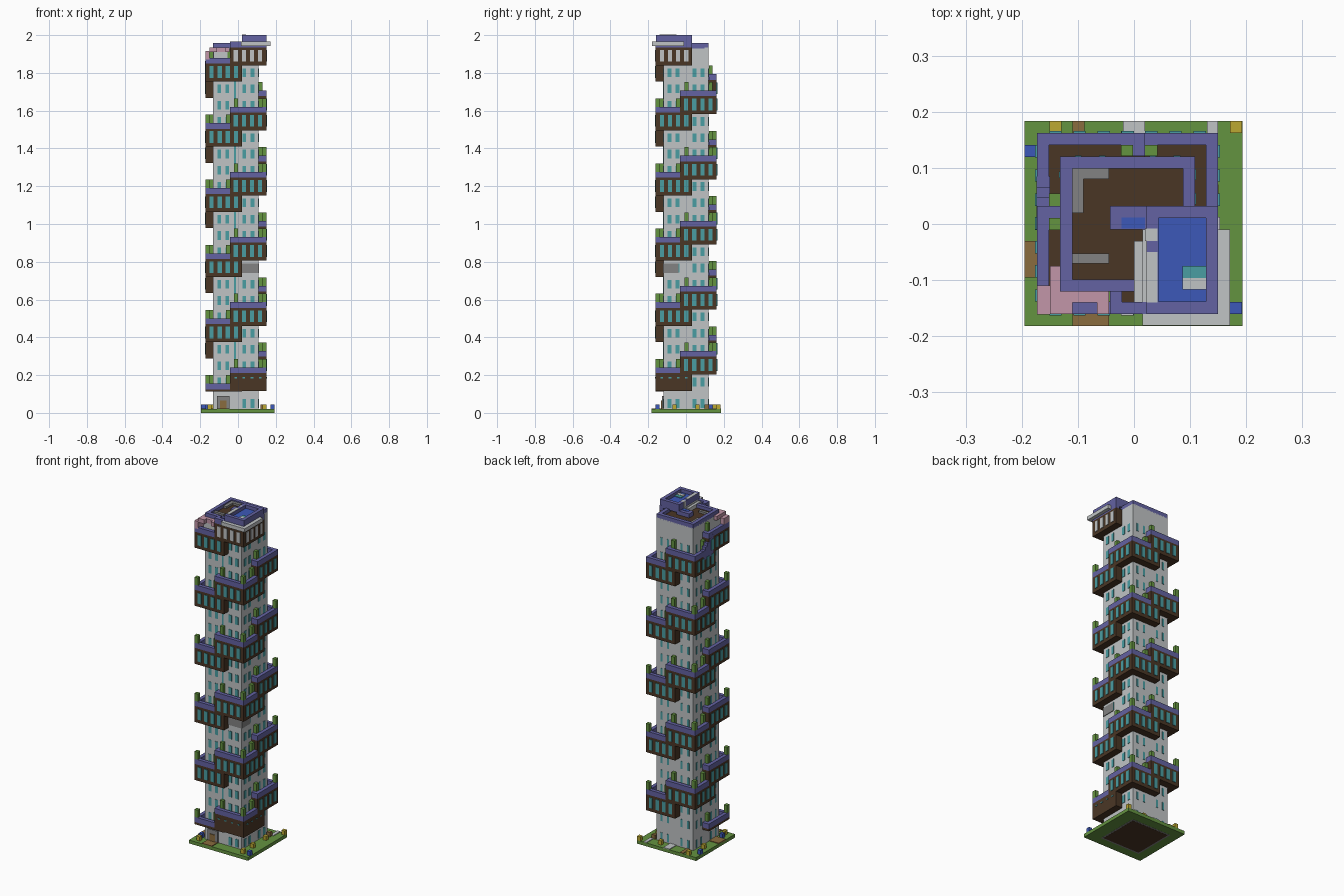
import bpy, bmesh, math
from mathutils import Matrix, Vector

old = bpy.data.objects.get("Cube")
if old:
    bpy.data.objects.remove(old)

COLOURS = {
    "light_grey": "c0c4c5", "dark_brown": "4a3625", "purple": "6362a2",
    "green": "649340", "teal": "4a9da2", "blue": "3c58b8", "pink": "c296a8",
    "mid_grey": "828282", "wood": "8a6c3e", "yellow": "bca832"}


def linear(h):
    vals = [int(h[i:i + 2], 16) / 255 for i in (0, 2, 4)]
    return [v / 12.92 if v < 0.04 else ((v + 0.055) / 1.055) ** 2.4 for v in vals] + [1]


mats = {}
for name, code in COLOURS.items():
    m = bpy.data.materials.new(name)
    m.use_nodes = True
    m.diffuse_color = linear(code)
    m.node_tree.nodes["Principled BSDF"].inputs["Base Color"].default_value = linear(code)
    mats[name] = m

parts = {}


def box(part, mat, x0, x1, y0, y1, z0, z1, frame=Matrix()):
    """Add a box to a part, optionally in a turned frame."""
    bm = parts.setdefault((part, mat), bmesh.new())
    centre = Vector((x0 + x1, y0 + y1, z0 + z1)) / 2
    size = Matrix.Diagonal((x1 - x0, y1 - y0, z1 - z0, 1))
    bmesh.ops.create_cube(bm, size=1, matrix=frame @ Matrix.Translation(centre) @ size)


def ring(part, mat, x0, x1, y0, y1, z0, z1, t):
    """Four walls around a rectangle."""
    box(part, mat, x0, x1, y0, y0 + t, z0, z1)
    box(part, mat, x0, x1, y1 - t, y1, z0, z1)
    box(part, mat, x0, x0 + t, y0 + t, y1 - t, z0, z1)
    box(part, mat, x1 - t, x1, y0 + t, y1 - t, z0, z1)


CX, H, S, T = -0.0115, 0.1615, 0.12, 0.0215
STEP, ARM, TALL, RAIL = 0.0862, 0.193, 0.125, 0.03


def turned(k):
    return Matrix.Translation((CX, 0.001, 0)) @ Matrix.Rotation(k * math.pi / 2, 4, "Z")


# Ground slab
box("ground", "green", -0.195, 0.193, -0.182, 0.184, 0, 0.02)
box("ground_underside", "dark_brown", CX - S, CX + S, -S, S, -0.001, 0.01)
ring("ground_underside_edge", "mid_grey", CX - S - 0.01, CX + S + 0.01,
     -S - 0.01, S + 0.01, -0.0005, 0.01, 0.01)

# Paths and small blocks around the ground
for x0, x1, y0, y1 in ((-0.11, -0.045, -0.182, -0.12), (-0.195, -0.13, -0.095, -0.03),
                       (-0.11, -0.088, 0.12, 0.184)):
    box("paths", "wood", x0, x1, y0, y1, 0.015, 0.024)
for x0, x1 in ((-0.02, 0.02), (0.13, 0.15)):
    box("paving", "light_grey", x0, x1, 0.12, 0.184, 0.015, 0.024)
for mat, x, y in (("yellow", -0.14, 0.173), ("yellow", 0.182, 0.173), ("blue", -0.184, 0.13),
                  ("blue", 0.182, -0.15), ("yellow", 0.14, -0.15), ("yellow", -0.15, -0.15),
                  ("blue", -0.16, -0.11), ("yellow", 0.14, 0.06), ("yellow", 0.14, -0.06),
                  ("wood", 0.13, 0.11), ("yellow", -0.16, 0.06), ("yellow", 0.06, 0.15)):
    box("flower_blocks_" + mat, mat, x - T / 2, x + T / 2, y - T / 2, y + T / 2, 0.02, 0.045)

# Entrance
box("doorway", "mid_grey", -0.11, -0.045, -0.128, -0.11, 0.02, 0.09)
box("door", "wood", -0.095, -0.06, -0.132, -0.11, 0.02, 0.065)

# Shaft with rows of windows on each side
box("shaft", "light_grey", CX - S, CX + S, -S, S, 0.02, 1.935)
rows = [0.05] + [0.0775 + STEP * k for k in range(1, 21)]
for side in range(4):
    f = Matrix.Translation((CX, 0, 0)) @ Matrix.Rotation(side * math.pi / 2, 4, "Z")
    w = 0.01 if side < 2 else 0.006
    for z in rows:
        for x in (-0.088, -0.045, 0.045, 0.088):
            box("shaft_windows", "teal", x - w, x + w, -S - 0.002, -S + 0.002,
                z - 0.023, z + 0.023, f)
box("front_slit", "teal", -0.021, -0.01, -S - 0.002, -S + 0.002, 0.25, 1.84)
box("corner_patch", "mid_grey", 0.02, CX + S + 0.003, -S - 0.003, -0.04, 0.74, 0.792)

# Spiral of corner bays, each a quarter turn on and one step higher
for k in range(22):
    f = turned(k)
    top = 0.155 + STEP * k
    low = max(top - TALL, 0.112)
    floor = top - RAIL
    end = -H + ARM
    inner = -S + 0.01
    last = k == 21
    box("bays", "dark_brown", -H, end, -H, inner, low, floor, f)
    box("bays", "dark_brown", -H, inner, inner, end, low, floor, f)
    # Parapet, stopping where the next bay begins
    stop = end if last else -H + 0.13
    box("parapets", "purple", -H, stop, -H, -H + T, floor, top, f)
    box("parapets", "purple", -H, -H + T, -H + T, end, floor, top, f)
    box("parapets", "purple", -H + T, -S, end - T, end, floor, top, f)
    # Planters
    if not last:
        box("planters", "green", -H + T, -S, end - 2 * T, end - T, floor, top + 0.045, f)
        box("planters", "green", stop - T, stop, -H + T, -S, floor, top + 0.045, f)
        if k < 18:
            box("planters", "green", -H, -H + T, -H, -H + T, top, top + 0.045, f)
    # Windows on both outer faces
    glass = "light_grey" if last else "teal"
    for i in range(4):
        c = -H + 0.033 + 0.043 * i
        if k > 1:
            a, b, z0, z1 = c - 0.011, c + 0.011, top - 0.105, top - 0.043
        elif k == 1:
            a, b, z0, z1 = c - 0.007, c + 0.007, top - 0.058, top - 0.052
        else:
            continue
        box("bay_windows_" + glass, glass, a, b, -H - 0.003, -H + 0.003, z0, z1, f)
        box("bay_windows_" + glass, glass, -H - 0.003, -H + 0.003, a, b, z0, z1, f)

# Stair rail up to the highest terrace
for i in range(5):
    y = 0.085 - i * 0.019
    box("stair_rail", "purple", -0.174, -0.15, y - 0.019, y, 1.74, 1.795 + i * 0.017)

# Pink canopy on the highest terrace
box("canopy", "pink", -0.15, -0.045, -0.14, -0.12, 1.91, 1.935)
box("canopy", "pink", -0.15, -0.11, -0.16, -0.14, 1.91, 1.935)
box("canopy", "pink", -0.066, -0.045, -0.16, -0.14, 1.91, 1.935)
box("canopy", "pink", -0.15, -0.13, -0.12, -0.075, 1.91, 1.935)
box("canopy", "pink", -0.173, -0.15, -0.161, -0.11, 1.87, 1.915)
box("canopy_wall", "light_grey", -0.13, -0.055, -0.14, -0.12, 1.85, 1.91)

# Main roof
ring("roof_parapet", "purple", CX - S, CX + S, -S, S, 1.93, 1.957, T)
box("roof_floor", "dark_brown", CX - S + 0.01, CX + S - 0.01, -S + 0.01, S - 0.01, 1.93, 1.938)
for x0, x1, y0, y1 in ((-0.11, -0.045, 0.08, 0.099), (-0.11, -0.09, 0.02, 0.08),
                       (-0.11, -0.045, -0.07, -0.053)):
    box("roof_benches", "mid_grey", x0, x1, y0, y1, 1.935, 1.95)
box("small_basin", "purple", -0.043, 0.041, -0.01, 0.032, 1.935, 1.962)
box("small_basin_water", "blue", -0.022, 0.02, -0.008, 0.012, 1.955, 1.964)
box("roof_walkway", "light_grey", 0, 0.022, -0.14, -0.03, 1.935, 1.96)
box("roof_vent", "light_grey", 0.02, 0.042, -0.03, -0.008, 1.935, 2.0)

# Pool block on the highest corner
box("pool_ledge", "light_grey", 0.015, 0.171, -0.181, -0.01, 1.943, 1.965)
box("pool_base", "purple", 0.022, 0.15, -0.16, 0.032, 1.95, 1.97)
ring("pool_wall", "purple", 0.022, 0.15, -0.16, 0.032, 1.965, 2.0, T)
box("pool_border", "light_grey", 0.022, 0.042, -0.14, -0.05, 1.99, 2.002)
box("pool_water", "blue", 0.04, 0.13, -0.14, 0.012, 1.965, 1.98)
box("pool_shallow", "teal", 0.086, 0.129, -0.096, -0.075, 1.97, 1.984)
box("pool_step", "light_grey", 0.086, 0.129, -0.117, -0.096, 1.97, 1.986)

# Turn every collected part into an object
for (part, mat), bm in parts.items():
    mesh = bpy.data.meshes.new(part)
    bm.to_mesh(mesh)
    bm.free()
    mesh.materials.append(mats[mat])
    bpy.context.scene.collection.objects.link(bpy.data.objects.new(part, mesh))
